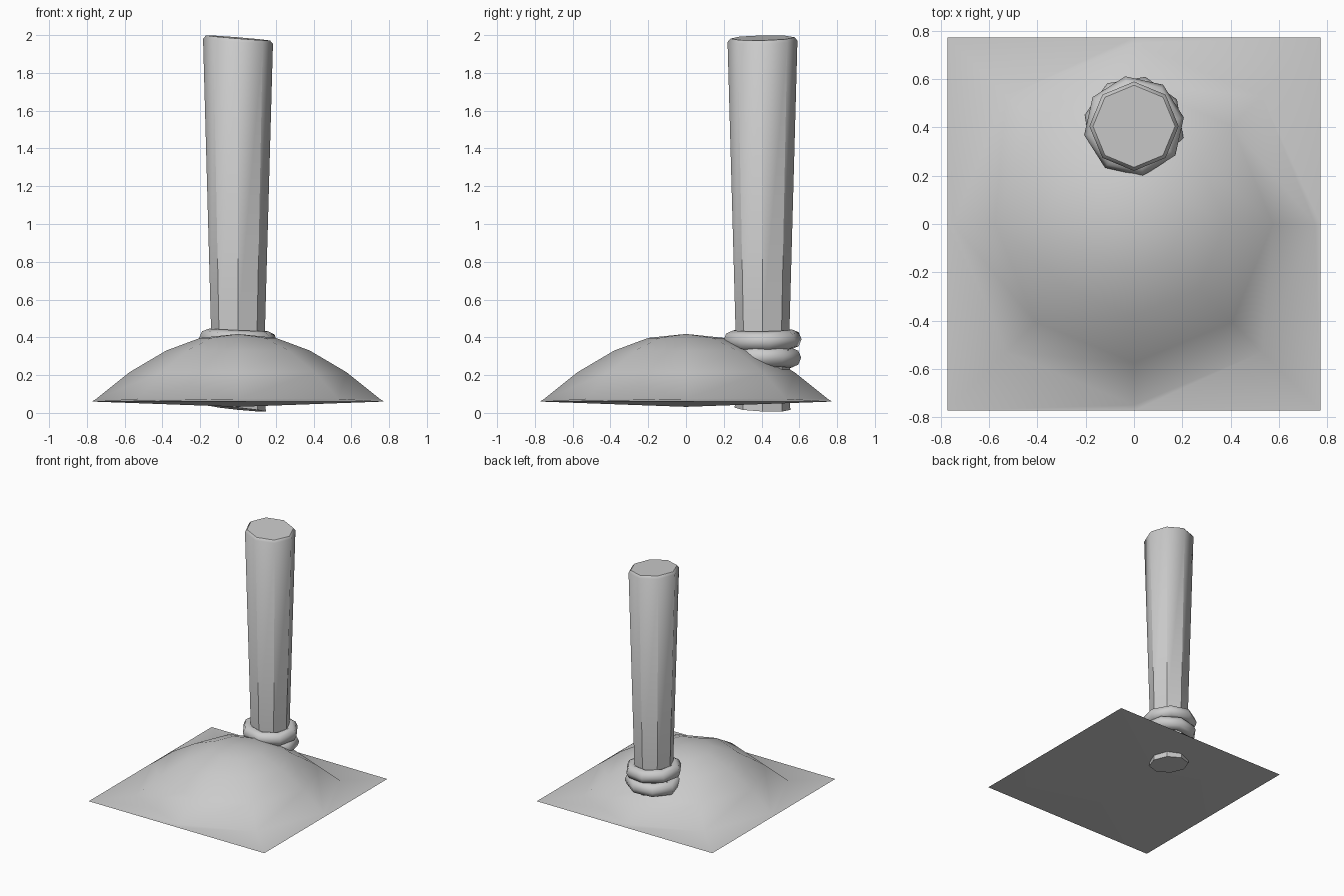
import bpy, bmesh
from math import sin, cos, pi, radians

if "Cube" in bpy.data.objects:
    bpy.data.objects.remove(bpy.data.objects["Cube"])


def ring(r, z, cy=0.0, tilt_x=0.0, tilt_y=0.0, n=8):
    pts = []
    for i in range(n):
        x, y = r * cos(2 * pi * i / n), r * sin(2 * pi * i / n)
        pts.append((x, cy + y, z + tilt_x * x + tilt_y * y))
    return pts


def loft(name, rings, start=None, end=None, angle=60):
    """Skin rings bottom to top; ends close to a point, or flat if None."""
    bm = bmesh.new()
    loops = [[bm.verts.new(p) for p in r] for r in rings]
    n = len(loops[0])
    for a, b in zip(loops, loops[1:]):
        for i in range(n):
            j = (i + 1) % n
            bm.faces.new((a[i], a[j], b[j], b[i]))
    for loop, tip in ((loops[0], start), (loops[-1], end)):
        if tip is None:
            bm.faces.new(loop)
        else:
            v = bm.verts.new(tip)
            for i in range(n):
                bm.faces.new((loop[i], loop[(i + 1) % n], v))
    bmesh.ops.recalc_face_normals(bm, faces=bm.faces)
    me = bpy.data.meshes.new(name)
    bm.to_mesh(me)
    bm.free()
    ob = bpy.data.objects.new(name, me)
    bpy.context.collection.objects.link(ob)
    smooth(ob, angle)
    return ob


def smooth(ob, angle):
    bpy.ops.object.select_all(action='DESELECT')
    ob.select_set(True)
    bpy.context.view_layer.objects.active = ob
    bpy.ops.object.shade_smooth_by_angle(angle=radians(angle))


# Mound: square skirt blending into an octagonal dome, shallow point underneath
h = 0.773
square = [(h, 0, .06), (h, h, .06), (0, h, .06), (-h, h, .06),
          (-h, 0, .06), (-h, -h, .06), (0, -h, .06), (h, -h, .06)]
dome = [(.75, .075), (.575, .215), (.38, .33), (.2, .397)]
loft("mound", [square] + [ring(r, z) for r, z in dome],
     start=(0, 0, .032), end=(0, 0, .418))

# Post: tapered octagonal trunk with a crooked, chamfered top
CY = 0.405
loft("post", [ring(.147, .022, CY, -.1, -.04),
              ring(.143, .45, CY),
              ring(.185, 1.967, CY, -.07, .02),
              ring(.17, 1.985, CY, -.08, .02)], angle=42)

# Rope: two coils round the foot of the post
for name, z, spin, tilt in (("upper_rope", .387, 10, (1, 2.5)),
                            ("lower_rope", .290, 32, (-1, -2))):
    bpy.ops.mesh.primitive_torus_add(
        major_segments=8, minor_segments=8, major_radius=.158, minor_radius=.052,
        location=(0, CY, z),
        rotation=(radians(tilt[0]), radians(tilt[1]), radians(spin)))
    ob = bpy.context.object
    ob.name = name
    smooth(ob, 80)
